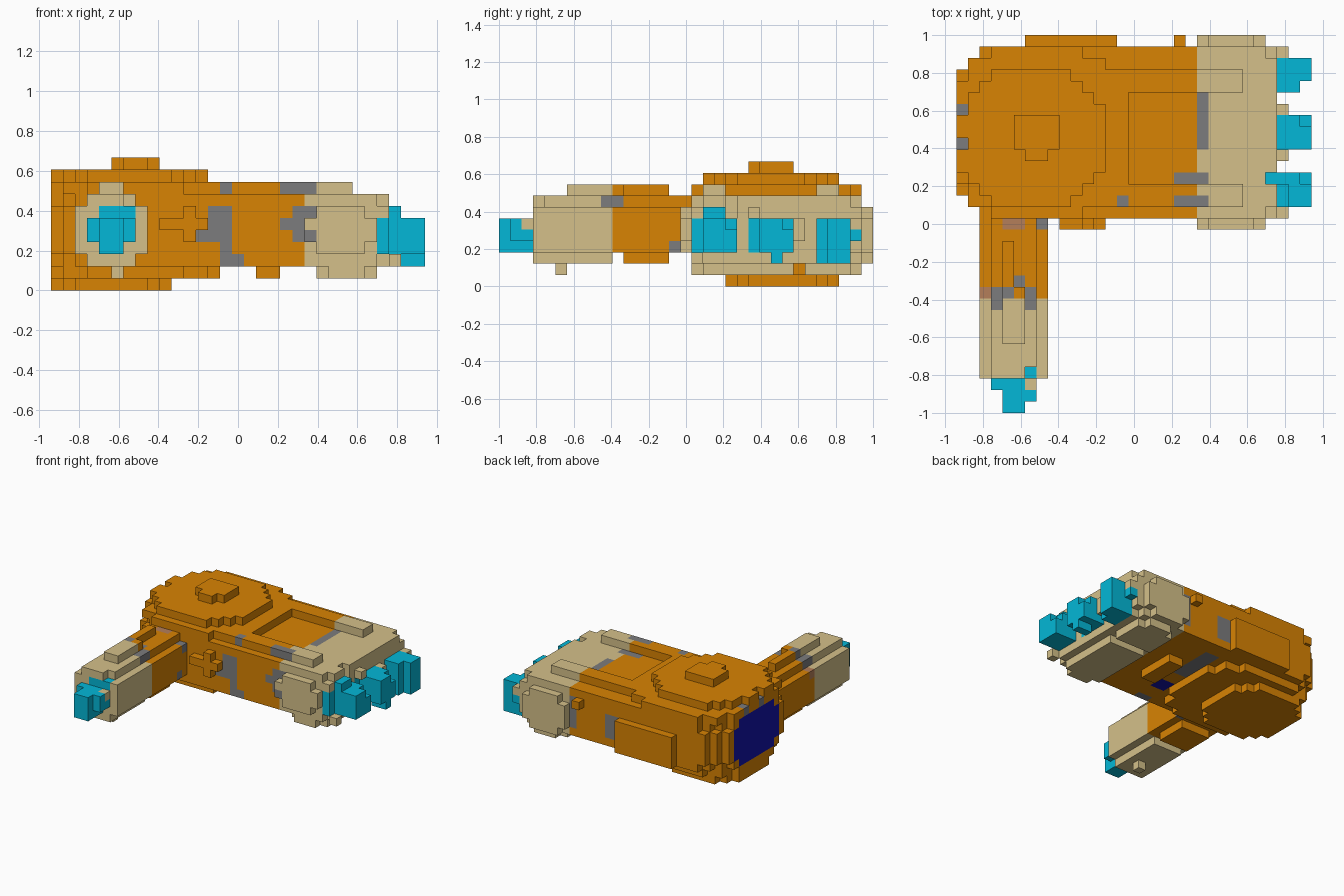
import bpy, bmesh
from mathutils import Vector

if "Cube" in bpy.data.objects:
    bpy.data.objects.remove(bpy.data.objects["Cube"], do_unlink=True)

V = 2 / 33                      # edge of one block
COLOURS = {
    "orange": (0.69, 0.228, 0.001), "tan": (0.66, 0.527, 0.252),
    "cyan": (0.001, 0.475, 0.68), "grey": (0.20, 0.20, 0.205),
    "navy": (0.006, 0.006, 0.4), "brown": (0.46, 0.21, 0.10),
}
mats = {}
for name, rgb in COLOURS.items():
    m = bpy.data.materials.new(name)
    m.use_nodes = True
    m.diffuse_color = (*rgb, 1)
    m.node_tree.nodes["Principled BSDF"].inputs["Base Color"].default_value = (*rgb, 1)
    mats[name] = m
names = list(COLOURS)

cells = {}                      # block position -> [part, colour]


def box(part, colour, i, j, k):
    """Fill a range of blocks; each range is (start, end)."""
    for a in range(*i):
        for b in range(*j):
            for c in range(*k):
                cells[a, b, c] = [part, colour]


def disc(part, colour, i, j, k, n=2.0):
    """Fill a rounded plate inside the given ranges."""
    ci, cj = sum(i) / 2, sum(j) / 2
    ri, rj = (i[1] - i[0]) / 2, (j[1] - j[0]) / 2
    for a in range(*i):
        for b in range(*j):
            if abs((a + .5 - ci) / ri) ** n + abs((b + .5 - cj) / rj) ** n <= 1.0:
                box(part, colour, (a, a + 1), (b, b + 1), k)


def paint(colour, i, j, k):
    """Recolour existing blocks."""
    for (a, b, c), cell in cells.items():
        if i[0] <= a < i[1] and j[0] <= b < j[1] and k[0] <= c < k[1]:
            cell[1] = colour


def carve(i, j, k):
    """Remove blocks."""
    for a in range(*i):
        for b in range(*j):
            for c in range(*k):
                cells.pop((a, b, c), None)


# Palm: straight core with a stepped rounded heel
for start, j in ((0, (19, 30)), (1, (18, 31)), (2, (17, 32))):
    box("palm", "orange", (start, 21), j, (3, 7))
for start, j in ((0, (20, 29)), (1, (19, 30)), (2, (18, 31)), (3, (17, 32))):
    box("palm", "orange", (start, 21), j, (2, 3))
    box("palm", "orange", (start, 21), j, (7, 8))
disc("palm", "orange", (0, 14), (17, 32), (8, 9), 3.2)
for j in ((18, 20), (28, 30)):          # ridges along the back of the hand
    box("palm", "orange", (12, 21), j, (8, 9))
box("palm", "orange", (12, 15), (20, 28), (8, 9))
disc("palm", "orange", (0, 14), (18, 31), (1, 2), 3)
box("palm", "orange", (17, 19), (22, 27), (1, 2))

# Round plates above and below the heel
disc("top_plate", "orange", (0, 13), (18, 30), (9, 10), 2.3)
box("top_button", "orange", (5, 9), (23, 26), (10, 11))
box("top_button", "orange", (6, 8), (22, 23), (10, 11))
disc("bottom_plate", "orange", (0, 10), (20, 30), (0, 1), 2.5)
for j in (23, 26):
    carve((0, 1), (j, j + 1), (9, 10))

# Raised details on the palm sides
box("back_panel", "orange", (6, 14), (32, 33), (2, 6))
box("back_lump", "orange", (19, 20), (32, 33), (6, 7))
box("front_cross", "orange", (9, 13), (16, 17), (5, 6))
box("front_cross", "orange", (11, 12), (16, 17), (4, 7))

# Finger block, stepped towards the tips
box("finger_block", "tan", (21, 27), (17, 32), (2, 8))
box("finger_block", "tan", (27, 28), (18, 31), (2, 8))
box("finger_block", "tan", (27, 28), (17, 32), (3, 7))
box("finger_block", "tan", (21, 27), (16, 17), (4, 6))
box("finger_block", "tan", (21, 27), (32, 33), (3, 6))
box("finger_block", "tan", (22, 26), (16, 17), (3, 7))
box("finger_block", "tan", (22, 26), (32, 33), (2, 7))
for j in ((18, 20), (28, 30)):
    box("finger_block", "tan", (21, 25), j, (8, 9))
for j in ((18, 26), (27, 31)):
    box("finger_block", "tan", (22, 27), j, (1, 2))
for j in ((17, 18), (31, 32)):
    box("finger_block", "tan", (23, 26), j, (1, 2))
box("finger_block", "tan", (28, 29), (17, 18), (2, 3))
box("finger_block", "tan", (28, 29), (22, 23), (6, 7))
for j in (26, 31):
    box("finger_block", "tan", (28, 29), (j, j + 1), (4, 6))
carve((27, 28), (20, 21), (6, 8))

# Three fingertips
box("front_fingertip", "cyan", (27, 28), (17, 18), (3, 6))
box("front_fingertip", "cyan", (27, 28), (20, 21), (5, 6))
box("front_fingertip", "cyan", (28, 30), (18, 21), (3, 6))
box("front_fingertip", "cyan", (28, 29), (18, 20), (6, 7))
box("front_fingertip", "cyan", (30, 31), (18, 20), (3, 6))
box("front_fingertip", "cyan", (30, 31), (20, 21), (3, 5))
box("middle_fingertip", "cyan", (28, 30), (23, 26), (3, 6))
box("middle_fingertip", "cyan", (30, 31), (23, 25), (3, 6))
box("middle_fingertip", "cyan", (30, 31), (25, 26), (3, 5))
box("middle_fingertip", "cyan", (29, 31), (24, 25), (2, 3))
box("middle_fingertip", "cyan", (27, 28), (22, 23), (3, 6))
box("back_fingertip", "cyan", (28, 30), (28, 31), (2, 6))
box("back_fingertip", "cyan", (30, 31), (29, 31), (2, 6))
box("back_fingertip", "cyan", (28, 29), (31, 32), (4, 5))

# Thumb: octagonal bar, orange base and tan end
for colour, j in (("tan", (3, 10)), ("orange", (10, 17))):
    box("thumb", colour, (2, 8), j, (3, 7))
    box("thumb", colour, (3, 7), j, (2, 8))
box("thumb", "tan", (4, 6), (6, 10), (8, 9))
box("thumb", "orange", (4, 6), (10, 11), (8, 9))
box("thumb", "orange", (4, 5), (11, 15), (8, 9))
box("thumb", "tan", (5, 6), (5, 6), (1, 2))
box("thumb", "tan", (6, 7), (2, 3), (5, 6))
carve((6, 7), (3, 4), (7, 8))
carve((3, 7), (10, 11), (2, 3))
carve((3, 7), (15, 17), (2, 3))
paint("cyan", (4, 7), (3, 4), (6, 7))

# Thumb tip
box("thumb_tip", "cyan", (3, 6), (2, 3), (4, 6))
box("thumb_tip", "cyan", (6, 7), (1, 3), (4, 5))
box("thumb_tip", "cyan", (6, 7), (1, 2), (5, 6))
box("thumb_tip", "cyan", (4, 6), (0, 2), (3, 6))
box("thumb_tip", "cyan", (4, 6), (2, 3), (3, 4))

# Grey patches
for patch in (
    ((13, 15), (16, 18), (4, 7)), ((12, 13), (16, 18), (4, 5)),
    ((14, 16), (17, 18), (2, 3)), ((14, 15), (17, 18), (3, 4)),
    ((20, 22), (16, 18), (6, 7)), ((19, 21), (17, 18), (5, 6)),
    ((20, 22), (16, 18), (4, 5)),
    ((21, 22), (23, 28), (7, 8)), ((19, 22), (20, 21), (7, 8)),
    ((19, 22), (18, 19), (8, 9)), ((14, 15), (18, 19), (8, 9)),
    ((14, 16), (31, 32), (3, 6)), ((20, 21), (31, 32), (3, 7)),
    ((3, 4), (9, 11), (7, 8)), ((4, 5), (10, 11), (8, 9)),
    ((6, 7), (9, 11), (7, 8)), ((5, 6), (11, 12), (7, 8)),
    ((7, 8), (16, 17), (6, 7)), ((7, 8), (15, 16), (3, 4)),
    ((0, 1), (23, 24), (8, 9)), ((0, 1), (26, 27), (8, 9)),
    ((14, 16), (24, 30), (2, 3)),
):
    paint("grey", *patch)

# Faded patches on the thumb
paint("brown", (4, 6), (16, 17), (7, 8))
paint("brown", (2, 3), (10, 11), (6, 7))

# Navy wrist opening on the end face and a spot under the palm
paint("navy", (0, 1), (21, 28), (2, 8))
paint("navy", (0, 1), (20, 29), (3, 7))
paint("navy", (14, 16), (20, 22), (2, 3))

# Six directions, each with its four corners wound outward
SIDES = []
for axis in range(3):
    for s in (0, 1):
        u, w = (axis + 1) % 3, (axis + 2) % 3
        loop = [(0, 0), (1, 0), (1, 1), (0, 1)]
        corners = []
        for p, q in (loop if s else loop[::-1]):
            c = [0, 0, 0]
            c[axis], c[u], c[w] = s, p, q
            corners.append(tuple(c))
        step = [0, 0, 0]
        step[axis] = 2 * s - 1
        SIDES.append((step, corners))

# One mesh per part, made only of the exposed block faces
for part in dict.fromkeys(c[0] for c in cells.values()):
    bm = bmesh.new()
    verts = {}
    for pos, (owner, colour) in cells.items():
        if owner != part:
            continue
        for step, corners in SIDES:
            if tuple(p + d for p, d in zip(pos, step)) in cells:
                continue
            ring = []
            for c in corners:
                key = tuple(p + d for p, d in zip(pos, c))
                if key not in verts:
                    verts[key] = bm.verts.new(Vector((key[0] - 15.5, key[1] - 16.5, key[2])) * V)
                ring.append(verts[key])
            bm.faces.new(ring).material_index = names.index(colour)
    bmesh.ops.dissolve_limit(bm, angle_limit=0.01, verts=bm.verts, edges=bm.edges,
                             delimit={'MATERIAL'})
    mesh = bpy.data.meshes.new(part)
    bm.to_mesh(mesh)
    bm.free()
    for n in names:
        mesh.materials.append(mats[n])
    bpy.context.collection.objects.link(bpy.data.objects.new(part, mesh))
